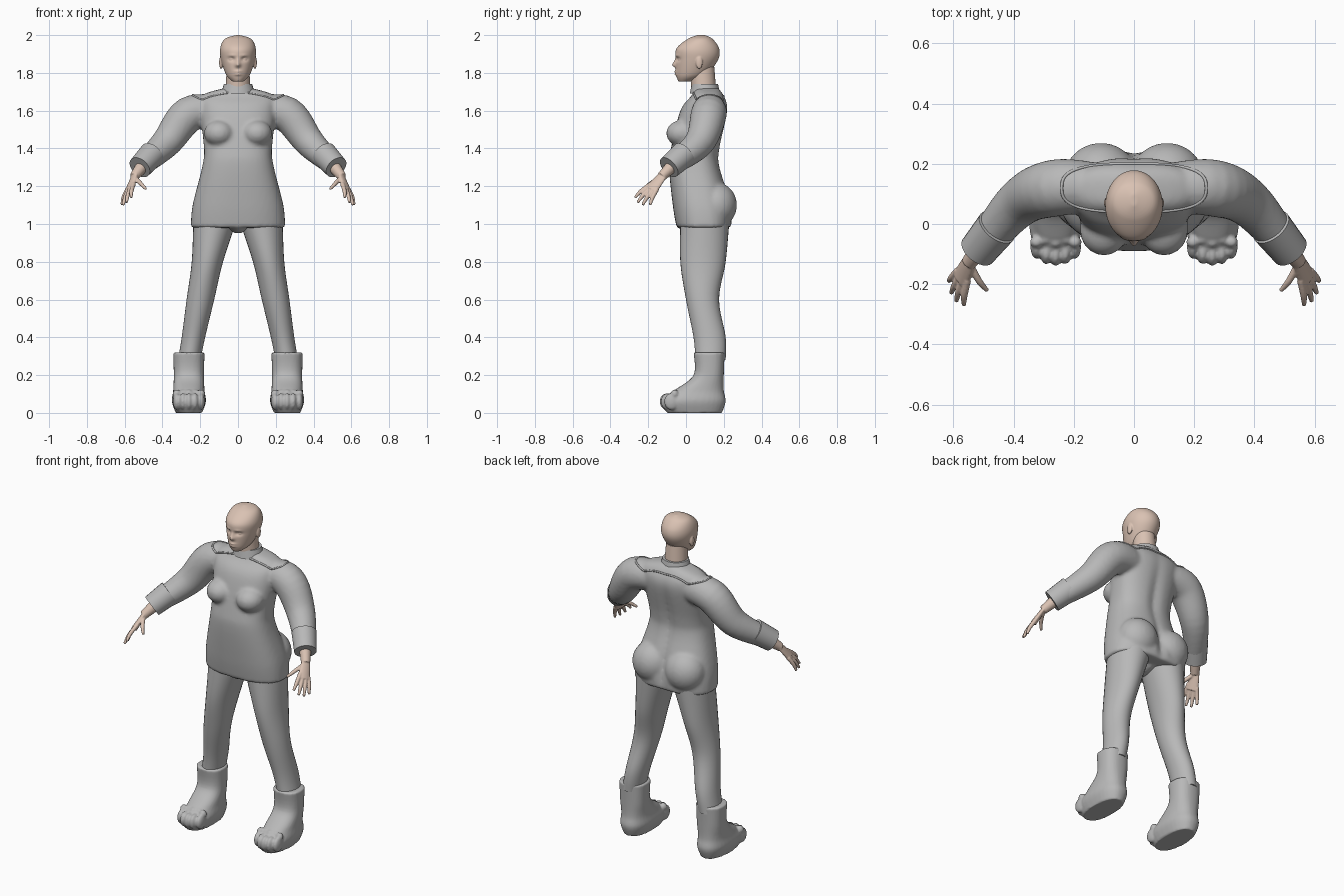
import bpy, bmesh
from math import cos, sin, pi, exp, copysign
from mathutils import Vector, Matrix
from mathutils.bvhtree import BVHTree

cube = bpy.data.objects.get("Cube")
if cube:
    bpy.data.objects.remove(cube)


def material(name, rgb):
    mat = bpy.data.materials.new(name)
    mat.use_nodes = True
    mat.diffuse_color = (*rgb, 1)
    mat.node_tree.nodes["Principled BSDF"].inputs["Base Color"].default_value = (*rgb, 1)
    return mat


GREY = material("grey cloth", (.48, .48, .48))
SKIN = material("skin", (.7, .54, .45))


def spline(rows, steps):
    """Smooth interpolation through rows of equal length."""
    out, last = [], len(rows) - 1
    for i in range(last):
        before, start, end, after = (rows[min(max(i + k, 0), last)] for k in (-1, 0, 1, 2))
        for j in range(steps):
            t = j / steps
            out.append([q + t / 2 * (r - p + t * (2 * p - 5 * q + 4 * r - s + t * (3 * (q - r) + s - p)))
                        for p, q, r, s in zip(before, start, end, after)])
    return out + [list(rows[-1])]


def signed_power(value, power):
    return copysign(abs(value) ** power, value)


def skin_rings(bm, rings, power, segs):
    """Join ellipses given as (centre, width vector, depth vector) into a closed skin."""
    loops = []
    for centre, across, deep in rings:
        angles = [2 * pi * k / segs for k in range(segs)]
        loops.append([bm.verts.new(centre + across * signed_power(cos(a), power) + deep * signed_power(sin(a), power))
                      for a in angles])
    for low, high in zip(loops, loops[1:]):
        for k in range(segs):
            n = (k + 1) % segs
            bm.faces.new((low[k], low[n], high[n], high[k]))
    bm.faces.new(loops[0][::-1])
    bm.faces.new(loops[-1])


def upright(bm, rows, centre=0, lean=0, power=1, segs=32, steps=6):
    """Level rings from rows of (height, front, back, half width)."""
    rings = []
    for z, front, back, width in spline(rows, steps):
        middle = Vector((centre - lean * z, (front + back) / 2, z))
        rings.append((middle, Vector((width, 0, 0)), Vector((0, (back - front) / 2, 0))))
    skin_rings(bm, rings, power, segs)


def tube(bm, points, radii, side=1, wide=(0, 0, 1), flat=1, segs=24):
    """Rings across a path; flat thins them at right angles to wide."""
    rows = spline([(*p, r) for p, r in zip(points, radii)], 6)
    path = [Vector((x * side, y, z)) for x, y, z, r in rows]
    wide = Vector((wide[0] * side, wide[1], wide[2]))
    rings = []
    for i, centre in enumerate(path):
        along = path[min(i + 1, len(path) - 1)] - path[max(i - 1, 0)]
        deep = along.cross(wide).normalized()
        across = deep.cross(along).normalized()
        rings.append((centre, across * rows[i][-1], deep * rows[i][-1] * flat))
    skin_rings(bm, rings, 1, segs)


def ball(bm, centre, size):
    place = Matrix.Translation(centre) @ Matrix.Diagonal((*size, 1))
    bmesh.ops.create_uvsphere(bm, u_segments=24, v_segments=16, radius=1, matrix=place)


def push(bm, x, z, width, height, amount, front=True):
    """Soft sculpting push along y on the front or the back."""
    for v in bm.verts:
        if (v.co.y < .05) == front:
            v.co.y += amount * exp(-((v.co.x - x) / width) ** 2 - ((v.co.z - z) / height) ** 2)


def finish(name, bm, mat, voxel=0, smooth=2):
    bmesh.ops.recalc_face_normals(bm, faces=bm.faces)
    mesh = bpy.data.meshes.new(name)
    bm.to_mesh(mesh)
    bm.free()
    mesh.materials.append(mat)
    ob = bpy.data.objects.new(name, mesh)
    bpy.context.collection.objects.link(ob)
    bpy.ops.object.select_all(action="DESELECT")
    bpy.context.view_layer.objects.active = ob
    ob.select_set(True)
    bpy.ops.object.shade_smooth_by_angle()
    if voxel:
        blend = ob.modifiers.new("blend", "REMESH")
        blend.mode, blend.voxel_size, blend.use_smooth_shade = "VOXEL", voxel, True
        soften = ob.modifiers.new("soften", "SMOOTH")
        soften.iterations = smooth
    return ob


# Tunic: torso, sleeves, chest and seat blended together
bm = bmesh.new()
upright(bm, [(.98, -.05, .24, .25), (1.1, -.07, .24, .24), (1.3, -.09, .18, .19), (1.4, -.08, .18, .18),
             (1.6, -.03, .22, .2), (1.68, .03, .2, .19), (1.72, .05, .17, .07)], power=.8, segs=64)
push(bm, 0, 1.4, .03, .2, -.014, front=False)
push(bm, 0, 1.1, .02, .1, -.02, front=False)
ball(bm, (0, .06, .99), (.05, .1, .04))
shoulder, upper_arm, elbow, sleeve_end = (.1, .12, 1.6), (.26, .12, 1.58), (.38, .07, 1.43), (.51, -.08, 1.31)
for side in (1, -1):
    ball(bm, (side * .1, -.02, 1.48), (.08, .085, .07))
    ball(bm, (side * .11, .16, 1.1), (.12, .11, .12))
    tube(bm, (shoulder, upper_arm, elbow, sleeve_end), (.08, .095, .08, .056), side)
tunic = finish("tunic", bm, GREY, voxel=.011, smooth=4)

# Yoke seam laid over the shoulders
bpy.context.view_layer.update()
surface = BVHTree.FromObject(tunic, bpy.context.evaluated_depsgraph_get())
hits = []
for k in range(96):
    angle = 2 * pi * k / 96
    start = Vector((.24 * signed_power(cos(angle), .7), .12 + .08 * signed_power(sin(angle), .7), 3))
    hit = surface.ray_cast(start, Vector((0, 0, -1)))[0]
    if hit:
        hits.append(hit)
seam = bpy.data.curves.new("yoke_seam", "CURVE")
seam.dimensions, seam.bevel_depth = "3D", .005
line = seam.splines.new("POLY")
line.points.add(len(hits) - 1)
for point, hit in zip(line.points, hits):
    point.co = (*hit, 1)
line.use_cyclic_u = True
seam.materials.append(GREY)
bpy.context.collection.objects.link(bpy.data.objects.new("yoke_seam", seam))

# Collar and neck
bm = bmesh.new()
upright(bm, [(1.69, .02, .18, .09), (1.74, .03, .17, .075)])
finish("collar", bm, GREY)
bm = bmesh.new()
upright(bm, [(1.7, .03, .16, .066), (1.83, .02, .15, .06)])
finish("neck", bm, SKIN)

# Head with sculpted face, eyes and ears
bm = bmesh.new()
upright(bm, [(1.755, -.04, .03, .03), (1.79, -.052, .11, .063), (1.87, -.055, .17, .09), (1.93, -.05, .175, .094),
             (1.98, .01, .14, .07), (2, .06, .1, .01)], segs=128, steps=16)
push(bm, 0, 1.842, .014, .012, -.018)
push(bm, 0, 1.86, .01, .016, -.008)
for lip in (1.792, 1.807):
    push(bm, 0, lip, .02, .006, -.009)
for side in (1, -1):
    eye = side * .033
    push(bm, eye, 1.872, .018, .011, .013)
    push(bm, eye, 1.892, .02, .007, -.004)
    ball(bm, (eye, -.028, 1.872), (.015, .013, .009))
    ball(bm, (side * .09, .07, 1.855), (.01, .018, .035))
finish("head", bm, SKIN, voxel=.004)

# Palm edges run from first finger to last
wrist, knuckle_middle = (.55, -.13, 1.25), (.575, -.185, 1.18)
first_knuckle, last_knuckle = Vector((.555, -.2, 1.2)), Vector((.59, -.16, 1.17))
first_tip, last_tip = Vector((.565, -.27, 1.14)), Vector((.615, -.19, 1.1))
fingers = []
for k in range(4):
    bow = Vector((.01, -.015, -.015)) * sin(pi * k / 3)
    fingers.append((first_knuckle.lerp(last_knuckle, k / 3), first_tip.lerp(last_tip, k / 3) + bow))
fingers.append((Vector((.535, -.15, 1.235)), Vector((.487, -.222, 1.185))))

for side, label in ((1, "left"), (-1, "right")):
    # Sleeve cuff
    bm = bmesh.new()
    tube(bm, ((.455, -.01, 1.37), (.52, -.09, 1.3)), (.07, .063), side)
    finish(label + "_cuff", bm, GREY)

    # Forearm, palm, fingers and thumb
    bm = bmesh.new()
    tube(bm, ((.48, -.04, 1.34), wrist), (.04, .025), side)
    tube(bm, ((.54, -.12, 1.265), wrist, knuckle_middle), (.025, .028, .038), side, last_knuckle - first_knuckle, .45)
    for root, tip in fingers:
        middle = root.lerp(tip, .5) + Vector((.004, -.003, .004))
        tube(bm, (root.lerp(tip, -.2), middle, tip), (.012, .011, .007), side, (1, 0, 0))
    finish(label + "_hand", bm, SKIN, voxel=.004)

    # Trouser leg
    bm = bmesh.new()
    upright(bm, [(1.02, -.03, .23, .115), (.8, -.03, .21, .083), (.6, 0, .175, .073), (.4, .04, .21, .062),
                 (.28, .05, .21, .06)], side * .31, side * .185)
    finish(label + "_leg", bm, GREY)

    # Soft boot with lumpy toes
    bm = bmesh.new()
    foot = side * .26
    upright(bm, [(.32, .04, .205, .083), (.2, .04, .2, .08), (.12, -.06, .2, .083), (.06, -.13, .21, .09),
                 (0, -.1, .19, .07)], foot, power=.85)
    for k in range(-2, 3):
        x = foot + side * k * .032
        ball(bm, (x, -.1 + .006 * k * k, .06), (.02, .04, .045))
        ball(bm, (x, -.06 + .01 * (k % 2), .1), (.022, .02, .024))
    finish(label + "_boot", bm, GREY, voxel=.007)
